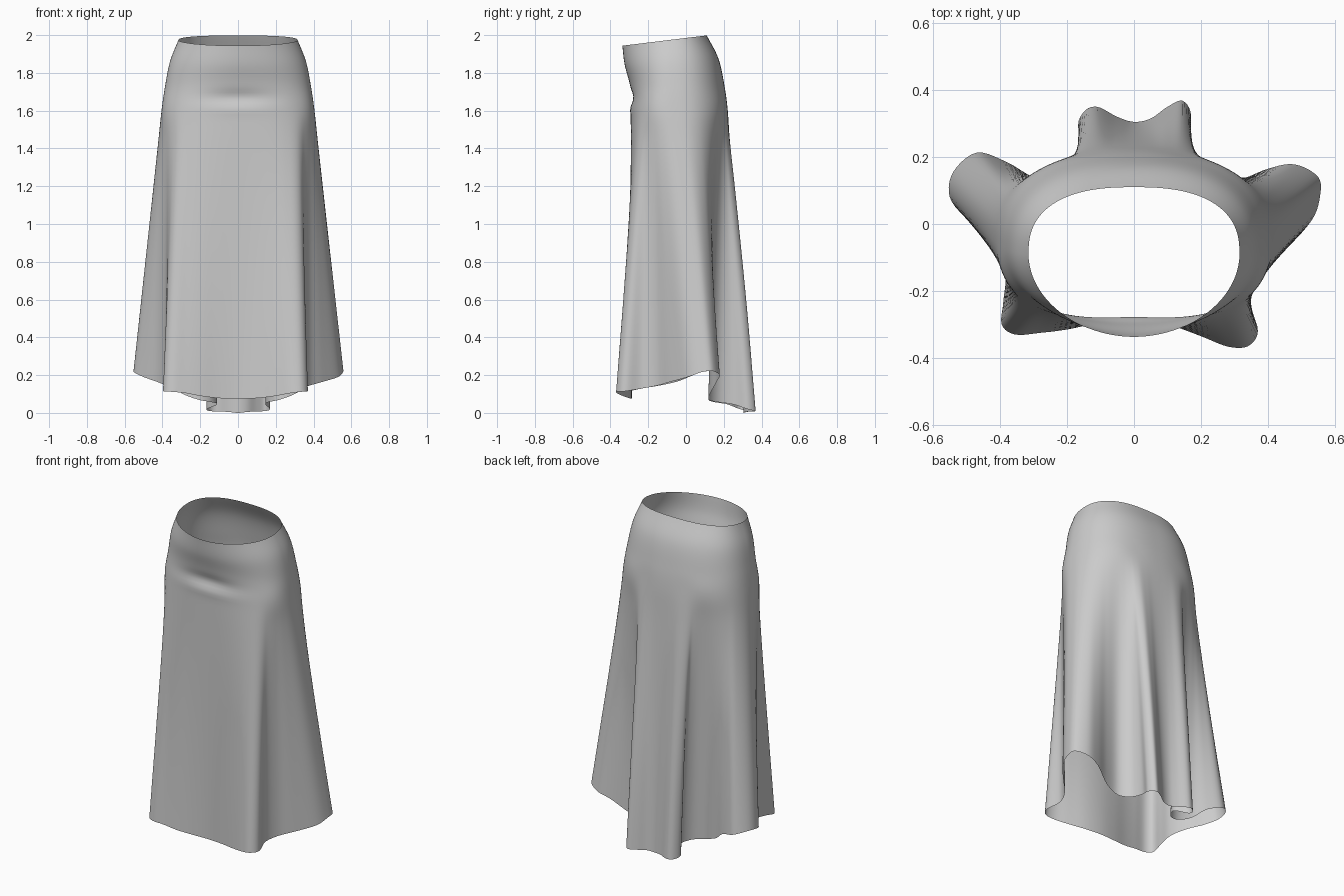
import bpy, math
from mathutils import Vector

if "Cube" in bpy.data.objects:
    bpy.data.objects.remove(bpy.data.objects["Cube"])

# Hem of the right half, front centre to back centre: x, y, z, angle round the hips
HEM_RIGHT = [
    (0, -.287, .075, 0), (.1, -.30, .078, 9), (.2, -.335, .09, 22), (.28, -.366, .105, 34),
    (.34, -.365, .112, 42), (.37, -.32, .115, 48), (.348, -.23, .13, 57), (.38, -.15, .145, 66),
    (.45, -.08, .165, 74), (.53, .01, .19, 83), (.555, .08, .215, 91), (.55, .14, .222, 100),
    (.48, .178, .2, 112), (.4, .165, .17, 123), (.31, .13, .105, 134), (.22, .12, .07, 143),
    (.16, .17, .057, 149), (.145, .25, .045, 154), (.17, .325, .02, 159), (.145, .368, .01, 163),
    (.1, .35, .008, 168), (.05, .315, .005, 174), (0, .305, 0, 180)]
# Left half folds differ slightly: x, y only, same heights and angles
HEM_LEFT = [
    (-.1, -.295), (-.2, -.315), (-.28, -.325), (-.355, -.33), (-.395, -.3), (-.39, -.23),
    (-.385, -.14), (-.43, -.05), (-.5, .015), (-.55, .08), (-.54, .155), (-.47, .213),
    (-.38, .185), (-.3, .14), (-.21, .12), (-.14, .15), (-.11, .22), (-.165, .285),
    (-.15, .335), (-.11, .35), (-.05, .32)]
# Body rings: z, tilt, half width, centre y, front y, back y, front power, back power
BODY = [
    (1.974, .122, .315, -.09, -.337, .11, 1.95, 2.5),
    (1.86, .06, .36, -.08, -.325, .172, 2.05, 2.4),
    (1.73, .0, .386, -.065, -.297, .204, 2.3, 2.35),
    (1.6, .0, .405, -.055, -.293, .221, 2.6, 2.35)]


def spline(pts, steps, closed):
    """Catmull-Rom curve through the points."""
    n = len(pts)
    if closed:
        p = [pts[-1]] + pts + pts[:2]
    else:
        p = [pts[0] * 2 - pts[1]] + pts + [pts[-1] * 2 - pts[-2]]
    out = []
    for i in range(n if closed else n - 1):
        a, b, c, d = p[i:i + 4]
        for s in range(steps):
            t = s / steps
            out.append(.5 * (2 * b + (c - a) * t + (2 * a - 5 * b + 4 * c - d) * t * t
                             + (3 * b - a - 3 * c + d) * t ** 3))
    if not closed:
        out.append(pts[-1])
    return out


def body_point(ring, deg):
    z, tilt, a, cy, front, back, nf, nb = ring
    s, c = math.sin(math.radians(deg)), math.cos(math.radians(deg))
    n, depth = (nf, front - cy) if c > 0 else (nb, back - cy)
    x = math.copysign(a * abs(s) ** (2 / n), s)
    y = cy + depth * abs(c) ** (2 / n)
    return Vector((x, y, z + tilt * (y - cy)))


def drape(hip, h, t):
    """Point on the way from hip to hem; the back folds swell out early."""
    v = hip.lerp(h, t)
    v.y += .22 * t * (1 - t) * (h.y - hip.y) * max(0, min(1, (h.y - .2) / .1))
    return v


# Closed hem loop; the left half carries its angle on up to 360
loop = [Vector(p) for p in HEM_RIGHT]
for i in range(len(HEM_LEFT), 0, -1):
    loop.append(Vector((*HEM_LEFT[i - 1], HEM_RIGHT[i][2], 360 - HEM_RIGHT[i][3])))
hem_curve = spline([v.to_3d() for v in loop], 5, True)
angles = [v[3] for v in loop] + [360]

# Columns from waist to hem
columns = []
for k, h in enumerate(hem_curve):
    i, f = divmod(k, 5)
    deg = angles[i] + (angles[i + 1] - angles[i]) * f / 5
    keys = [body_point(r, deg) for r in BODY]
    hip = keys[-1]
    keys += [drape(hip, h, t) for t in (.11, .3, .65, 1)]
    col = spline(keys, 7, False)
    # Soft crease across the lower belly
    for v in col:
        if v.y < -.1:
            wide = math.exp(-(v.x / .17) ** 2)
            v.y += wide * (.016 * math.exp(-((v.z - 1.67) / .04) ** 2)
                           - .004 * math.exp(-((v.z - 1.61) / .03) ** 2))
    columns.append(col)

rows, n = len(columns[0]), len(columns)
verts = [v for col in columns for v in col]
faces = []
for i in range(n):
    j = (i + 1) % n
    for r in range(rows - 1):
        faces.append((i * rows + r, i * rows + r + 1, j * rows + r + 1, j * rows + r))

# Skirt
mesh = bpy.data.meshes.new("skirt")
mesh.from_pydata(verts, [], faces)
mesh.update()
skirt = bpy.data.objects.new("skirt", mesh)
bpy.context.collection.objects.link(skirt)
for p in mesh.polygons:
    p.use_smooth = True
